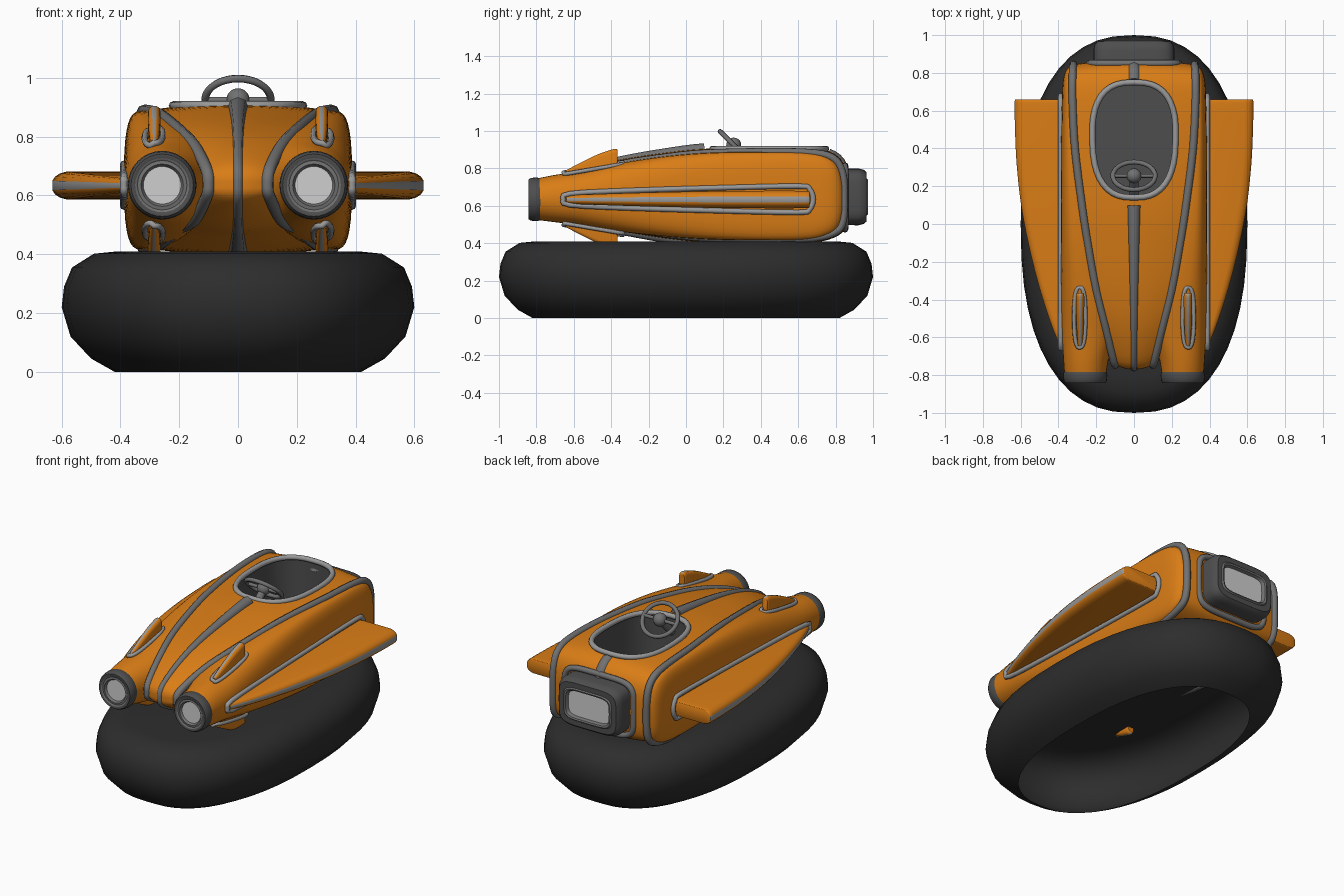
import bpy, bmesh, math
from mathutils import Vector

if "Cube" in bpy.data.objects:
    bpy.data.objects.remove(bpy.data.objects["Cube"])


def mat(name, r, g, b):
    m = bpy.data.materials.new(name)
    m.diffuse_color = (r, g, b, 1)
    m.use_nodes = True
    m.node_tree.nodes["Principled BSDF"].inputs["Base Color"].default_value = m.diffuse_color
    return m


ORANGE = mat("orange paint", 0.70, 0.205, 0.008)
BLACK = mat("black rubber", 0.026, 0.026, 0.026)
DARK = mat("dark grey", 0.075, 0.075, 0.075)
GREY = mat("trim grey", 0.165, 0.165, 0.165)
SILVER = mat("silver trim", 0.32, 0.32, 0.32)
LENS = mat("pale lens", 0.62, 0.62, 0.62)


def finish(name, bm, mats, angle=40):
    bmesh.ops.recalc_face_normals(bm, faces=bm.faces)
    me = bpy.data.meshes.new(name)
    bm.to_mesh(me)
    bm.free()
    for m in mats:
        me.materials.append(m)
    ob = bpy.data.objects.new(name, me)
    bpy.context.collection.objects.link(ob)
    smooth(ob, angle)
    return ob


def select(ob):
    bpy.ops.object.select_all(action='DESELECT')
    ob.select_set(True)
    bpy.context.view_layer.objects.active = ob


def smooth(ob, angle=40):
    select(ob)
    bpy.ops.object.shade_smooth_by_angle(angle=math.radians(angle))


def loft(name, rings, mats, idx=None, caps=(True, True), closed=True, angle=40):
    """Skin a list of equal rings; idx(i, j) picks the material of each face."""
    bm = bmesh.new()
    vs = [[bm.verts.new(p) for p in r] for r in rings]
    n = len(rings[0])
    for i in range(len(vs) - 1):
        for j in range(n if closed else n - 1):
            k = (j + 1) % n
            f = bm.faces.new((vs[i][j], vs[i][k], vs[i + 1][k], vs[i + 1][j]))
            f.material_index = idx(i, j) if idx else 0
    if caps[0]:
        bm.faces.new(vs[0])
    if caps[1]:
        bm.faces.new(vs[-1]).material_index = idx(len(vs) - 1, 0) if idx else 0
    return finish(name, bm, mats, angle)


def spline(pts, n=5, closed=False):
    """Catmull-Rom through tuples of any length."""
    out, m = [], len(pts)
    get = (lambda i: pts[i % m]) if closed else (lambda i: pts[max(0, min(m - 1, i))])
    for i in range(m if closed else m - 1):
        q = [get(i + k) for k in (-1, 0, 1, 2)]
        for s in range(n):
            t = s / n
            out.append(tuple(0.5 * (2 * b + (c - a) * t + (2 * a - 5 * b + 4 * c - d) * t * t
                             + (3 * b - a - 3 * c + d) * t ** 3) for a, b, c, d in zip(*q)))
    return out if closed else out + [tuple(pts[-1])]


def pipe(name, pts, r, m, closed=False, radii=None):
    cu = bpy.data.curves.new(name, 'CURVE')
    cu.dimensions = '3D'
    cu.bevel_depth, cu.bevel_resolution, cu.use_fill_caps = r, 2, True
    sp = cu.splines.new('POLY')
    sp.points.add(len(pts) - 1)
    for i, p in enumerate(pts):
        sp.points[i].co = (*p, 1)
        sp.points[i].radius = radii[i] if radii else 1
    sp.use_cyclic_u = closed
    cu.materials.append(m)
    ob = bpy.data.objects.new(name, cu)
    bpy.context.collection.objects.link(ob)
    select(ob)
    bpy.ops.object.convert(target='MESH')
    smooth(bpy.context.object, 60)


def sup(hx, hy, n, count=32):
    """Superellipse outline in 2D."""
    out = []
    for i in range(count):
        a = 2 * math.pi * i / count
        c, s = math.cos(a), math.sin(a)
        out.append((hx * math.copysign(abs(c) ** (2 / n), c), hy * math.copysign(abs(s) ** (2 / n), s)))
    return out


# inflated skirt, open underneath
skirt = [(.18, 0), (.10, .045), (.03, .12), (0, .22), (.008, .29), (.035, .355), (.11, .402), (.19, .41)]
loft("skirt", [[(x, y, z) for x, y in sup(.6 - d, 1 - d, 2.4, 48)] for d, z in skirt],
     [BLACK], caps=(False, True), angle=60)

# centre hull: crowned band following a closed side outline (y, half width, z)
top = [(-.745, .10, .635), (-.72, .108, .69), (-.55, .15, .77), (-.35, .20, .822), (-.1, .245, .86), (.1, .275, .88),
       (.4, .312, .888), (.65, .325, .884), (.78, .325, .858), (.835, .322, .78), (.845, .32, .64)]
bottom = [(y, w, 1.285 - z if z < .8 else 1.31 - z) for y, w, z in reversed(top[1:-1])]
path = spline(top + bottom, 4, True)
N = len(path)


def crown(i, u, extra=0.0):
    """Point across the hull band, u in -1..1."""
    (y0, _, z0), (y, w, z), (y1, _, z1) = path[i - 1], path[i], path[(i + 1) % N]
    nrm = Vector((0, -(z1 - z0), y1 - y0)).normalized()
    return Vector((u * w, y, z)) + nrm * (.025 * (1 - u * u) + extra)


bm = bmesh.new()
US = [k / 6 - 1 for k in range(13)]
grid = [[bm.verts.new(crown(i, u)) for u in US] for i in range(N)]
for i in range(N):
    for j in range(12):
        k = (i + 1) % N
        bm.faces.new((grid[i][j], grid[i][j + 1], grid[k][j + 1], grid[k][j]))
for j in (0, 12):
    bm.faces.new([g[j] for g in grid])
hull = finish("centre_hull", bm, [ORANGE, DARK])

# cockpit opening cut into the hull, its walls and floor dark
outline = [(x * (1 + .12 * y), y + .445) for x, y in sup(.22, .305, 2.6, 40)]
cutter = loft("cockpit_cutter", [[(x, y, z) for x, y in outline] for z in (.62, 1.1)],
              [ORANGE, DARK], lambda i, j: 1)
for p in cutter.data.polygons:
    p.material_index = 1
cutter.hide_render = True
b = hull.modifiers.new("cockpit", 'BOOLEAN')
b.operation, b.solver, b.object = 'DIFFERENCE', 'EXACT', cutter
select(hull)
bpy.ops.object.modifier_apply(modifier="cockpit")
bpy.data.objects.remove(cutter)
smooth(hull)
pipe("cockpit_rim", [(x, y, .905) for x, y in outline], .016, SILVER, True)

# spine over and under the nose, and a short strip behind the cockpit
front = [i for i in range(N) if path[i][0] < .14]
front.sort(key=lambda i: (i + N // 2) % N)
mid = [crown(i, 0, -.006) for i in front]
pipe("spine", mid, .01, GREY, radii=[1.7 + 2.0 * max(0, (p.y + .74) / .88) ** 1.3 for p in mid])
rear = [crown(i, 0, -.022) for i in range(N // 2 + 1) if path[i][0] > .74]
pipe("rear_strip", rear, .036, GREY)

# pods (y, inner x, outer x, bottom, top, squareness)
pods = spline([(-.80, .148, .368, .525, .745, 2), (-.72, .135, .374, .515, .762, 2.1), (-.58, .10, .382, .497, .785, 2.3),
               (-.38, .10, .386, .465, .825, 2.7), (-.1, .16, .388, .435, .866, 3.2), (.15, .215, .388, .42, .885, 3.4),
               (.44, .25, .386, .415, .888, 3.5), (.66, .25, .382, .42, .882, 3.5), (.76, .25, .376, .445, .858, 3.3),
               (.81, .25, .362, .48, .815, 3), (.835, .26, .34, .53, .75, 2.6)], 4)


def wing(name, rows, root, place):
    """Tapered blade with a pale stripe on its outer edge; rows are (y, reach, half thickness)."""
    rings = []
    for y, e, t in rows:
        r = min(t * 1.0, (e - root) * .6)
        half = [(root, t), (e - r, t), (e - r * .55, t * .88), (e - r * .2, t * .65), (e, t * .34)]
        sec = half + [(a, -c) for a, c in reversed(half)]
        rings.append([place(a, y, c) for a, c in sec])
    loft(name, rings, [ORANGE, SILVER], lambda i, j: 1 if j == 4 and i < len(rows) - 1 else 0, angle=50)


wing_rows = spline([(-.64, .395, .022), (-.5, .45, .028), (-.25, .525, .036), (.05, .59, .043),
                    (.3, .62, .046), (.5, .63, .047), (.64, .632, .046), (.66, .628, .042)], 3)
fin_rows = spline([(-.645, .15, .012), (-.56, .195, .018), (-.47, .238, .021), (-.40, .262, .022),
                   (-.375, .267, .021), (-.365, .26, .018)], 3)
lamp = [(.108, -.77), (.114, -.785), (.117, -.80), (.114, -.83), (.106, -.842), (.092, -.842),
        (.084, -.836), (.072, -.838), (.064, -.825)]

for s, side in ((1, "right"), (-1, "left")):
    rings = []
    for y, a, c, z0, z1, n in pods:
        rings.append([(s * ((a + c) / 2 + x), y, (z0 + z1) / 2 + z) for x, z in sup((c - a) / 2, (z1 - z0) / 2, n)])
    loft(side + "_pod", rings, [ORANGE], angle=60)
    pipe(side + "_hull_piping", [(s * w, y, z) for y, w, z in path], .021, GREY, True)

    # headlight: dark collar, silver ring, pale lens
    loft(side + "_headlight",
         [[(s * .258 + r * math.cos(k * math.pi / 16), y, .635 + r * math.sin(k * math.pi / 16)) for k in range(32)]
          for r, y in lamp], [DARK, GREY, LENS],
         lambda i, j: 2 if i == len(lamp) - 1 else (1 if i > 4 else 0))

    # side wing with its root trim
    wing(side + "_wing", wing_rows, .34, lambda a, y, c: (s * a, y, .634 + c))
    trim = spline([(-.655, 0), (-.62, .03), (-.3, .047), (.2, .062), (.6, .07), (.66, .055), (.68, 0),
                   (.66, -.055), (.6, -.07), (.2, -.062), (-.3, -.047), (-.62, -.03)], 3, True)
    pipe(side + "_wing_trim", [(s * .388, y, .635 + z) for y, z in trim], .014, SILVER, True)

    # small upper and lower fins with oval trims
    for v, level in ((1, "upper"), (-1, "lower")):
        wing(side + "_" + level + "_fin", fin_rows, .08, lambda a, y, c: (s * (.285 + c), y, .638 + v * a))
        oval = [(s * (.287 + x), y - .495, .638 + v * (.168 + .17 * y - (.01 if x > 0 else 0)))
                for x, y in sup(.03, .16, 2.6, 28)]
        pipe(side + "_" + level + "_fin_trim", oval, .011, SILVER, True)

# tail light box
box = [(.215, .15, .80), (.215, .152, .92), (.208, .145, .95), (.195, .132, .965), (.165, .10, .965),
       (.158, .094, .972), (.148, .085, .968), (.14, .078, .95)]
loft("tail_box", [[(x, y, .648 + z) for x, z in sup(a, c, 5, 40)] for a, c, y in box], [DARK, GREY, LENS],
     lambda i, j: 2 if i == len(box) - 1 else (1 if i > 3 else 0))
pipe("tail_box_trim", [(x, .85, .645 + z) for x, z in sup(.238, .17, 5, 40)], .018, GREY, True)

# steering wheel
c = Vector((0, .255, .925))
d = Vector((0, -.70, .70))
pipe("steering_wheel", [c + Vector((.112 * math.cos(k * math.pi / 18), 0, 0)) + d * .104 * math.sin(k * math.pi / 18)
                        for k in range(36)], .013, GREY, True)
pipe("steering_spoke", [c + Vector((x, 0, 0)) for x in (-.11, .11)], .011, GREY)
pipe("steering_column", [c, c + Vector((0, -.12, -.12))], .024, GREY)
bm = bmesh.new()
bmesh.ops.create_uvsphere(bm, u_segments=16, v_segments=10, radius=.04)
bmesh.ops.translate(bm, verts=bm.verts, vec=c)
finish("steering_hub", bm, [GREY])
